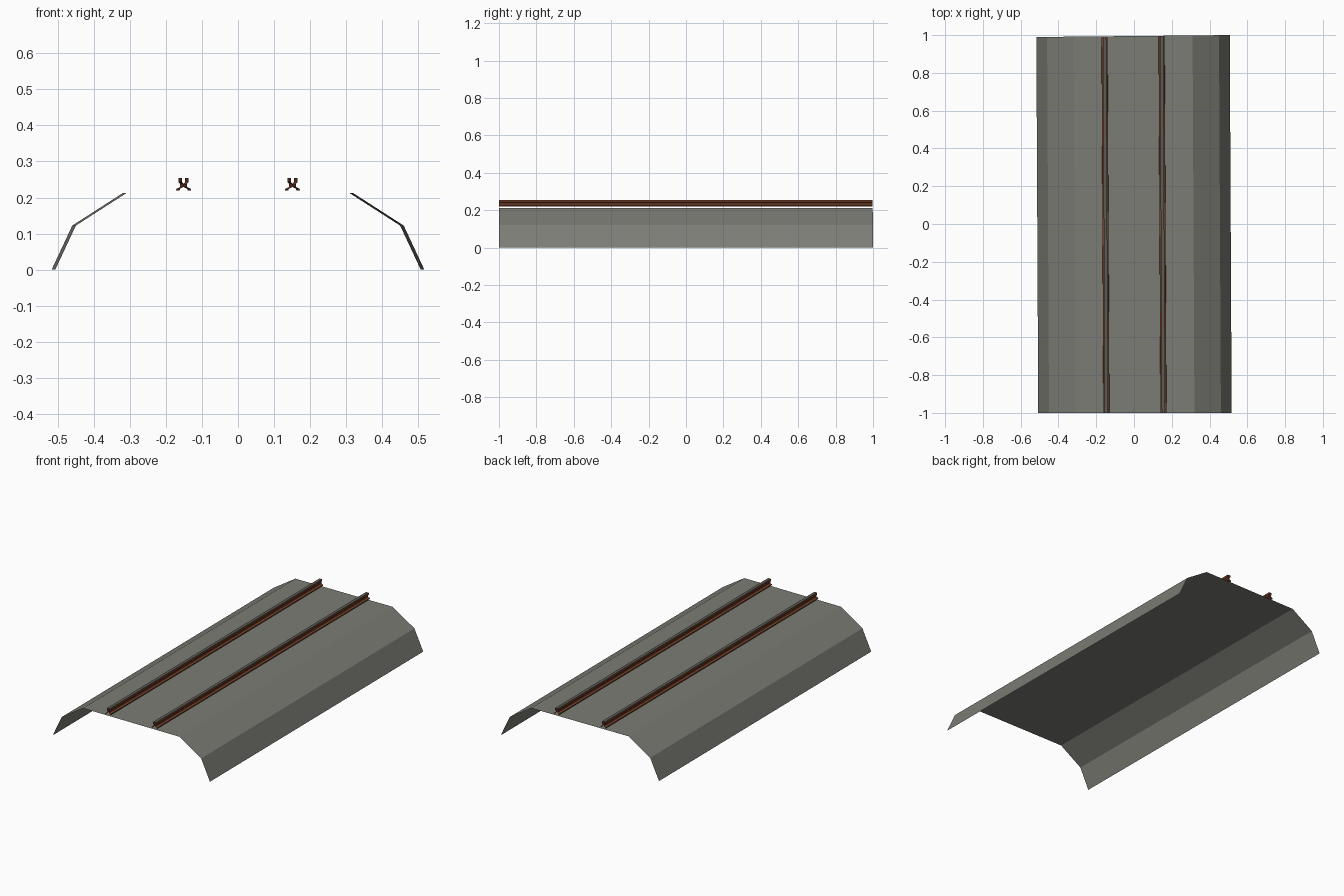
import bpy

if "Cube" in bpy.data.objects:
    bpy.data.objects.remove(bpy.data.objects["Cube"])

def material(name, rgb):
    m = bpy.data.materials.new(name)
    m.diffuse_color = (*rgb, 1)
    m.use_nodes = True
    m.node_tree.nodes["Principled BSDF"].inputs["Base Color"].default_value = m.diffuse_color
    return m

GRAVEL = material("gravel grey", (0.200, 0.204, 0.176))
RUST = material("rust brown", (0.190, 0.056, 0.025))
STEEL = material("worn steel", (0.100, 0.104, 0.086))

def front(x, z):
    return (x + 0.005, -1.0, z)

def back(x, z):
    # far end is shifted and turned slightly: the track bends gently left
    return (x - 0.005, 0.995 + 0.01 * x, z)

def sweep(name, profile, mats, top_face=None):
    """Open strip swept from the front section to the back section (profile runs left to right)."""
    n = len(profile)
    verts = [front(*p) for p in profile] + [back(*p) for p in profile]
    faces = [(i, i + 1, n + i + 1, n + i) for i in range(n - 1)]
    mesh = bpy.data.meshes.new(name)
    mesh.from_pydata(verts, [], faces)
    for m in mats:
        mesh.materials.append(m)
    if top_face is not None:
        mesh.polygons[top_face].material_index = 1
    mesh.update()
    ob = bpy.data.objects.new(name, mesh)
    bpy.context.collection.objects.link(ob)
    return ob

def mirrored(half):
    return half + [(-x, z) for x, z in reversed(half)]

# gravel bed: open shell with two-step shoulders
sweep("gravel_bed", mirrored([(-0.512, 0.0), (-0.455, 0.122), (-0.315, 0.212)]), [GRAVEL])

# rails: flared foot, narrow web, wider head with a worn top
rail_half = [(-0.016, 0.219), (-0.015, 0.224), (-0.005, 0.229),
             (-0.005, 0.238), (-0.009, 0.243), (-0.009, 0.254)]
for side, cx in (("left", -0.151), ("right", 0.151)):
    profile = [(cx + x, z) for x, z in mirrored(rail_half)]
    sweep(side + "_rail", profile, [RUST, STEEL], top_face=len(rail_half) - 1)
